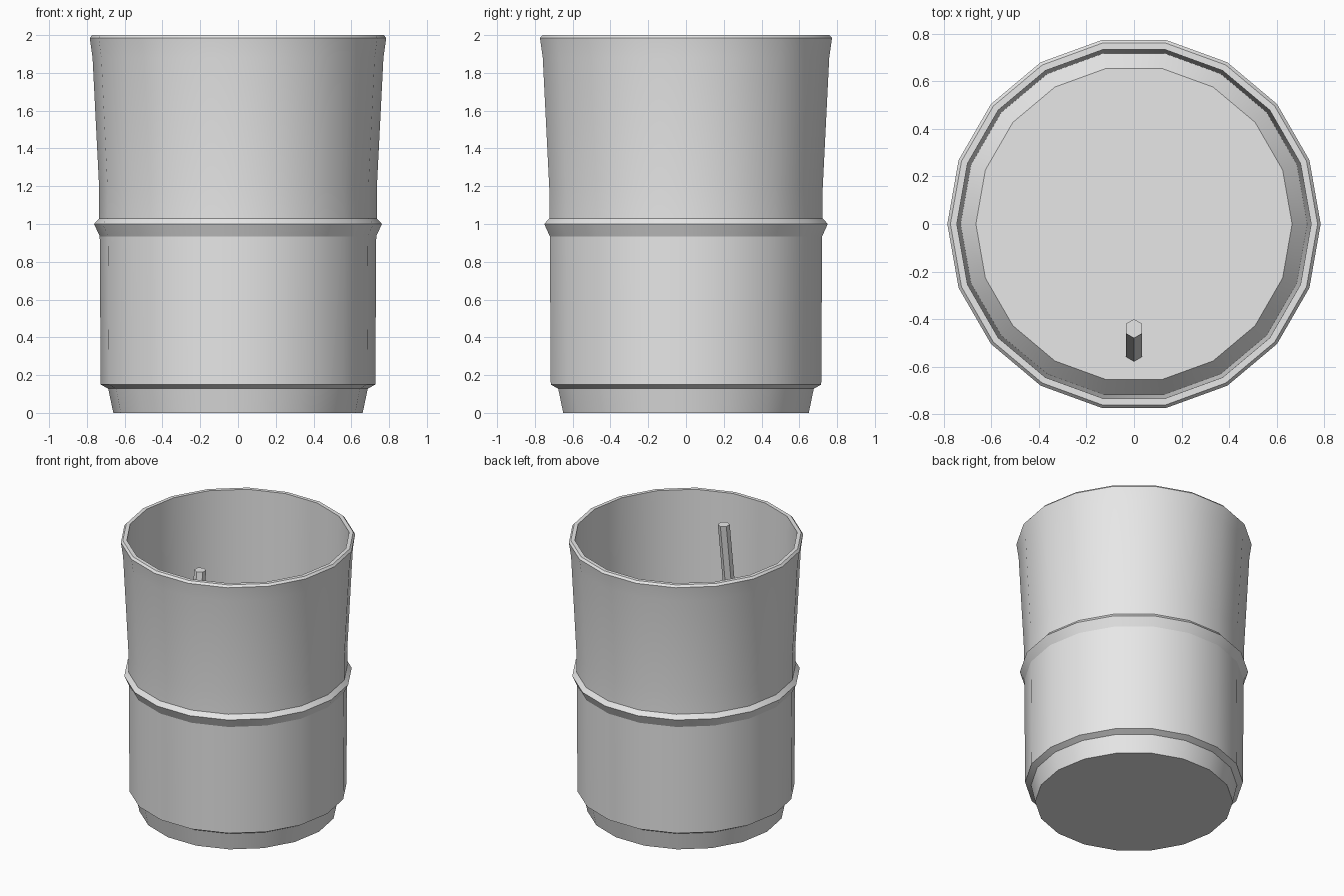
import bpy, math
from mathutils import Vector

if "Cube" in bpy.data.objects:
    bpy.data.objects.remove(bpy.data.objects["Cube"])

grey = bpy.data.materials.new("light grey")
grey.diffuse_color = (0.8, 0.8, 0.8, 1)
grey.use_nodes = True
grey.node_tree.nodes["Principled BSDF"].inputs["Base Color"].default_value = grey.diffuse_color


def loft(name, rings, angle):
    """Skin a list of vertex rings, cap both ends, smooth by angle."""
    n = len(rings[0])
    verts = [v for ring in rings for v in ring]
    faces = [list(range(n))[::-1]]
    for k in range(len(rings) - 1):
        for i in range(n):
            j = (i + 1) % n
            faces.append([k * n + i, k * n + j, (k + 1) * n + j, (k + 1) * n + i])
    faces.append([(len(rings) - 1) * n + i for i in range(n)])
    mesh = bpy.data.meshes.new(name)
    mesh.from_pydata(verts, [], faces)
    mesh.materials.append(grey)
    obj = bpy.data.objects.new(name, mesh)
    bpy.context.collection.objects.link(obj)
    bpy.ops.object.select_all(action='DESELECT')
    obj.select_set(True)
    bpy.context.view_layer.objects.active = obj
    bpy.ops.object.shade_smooth_by_angle(angle=math.radians(angle))
    return obj


def ring(r, z, n, y=0.0, turn=0.0):
    return [(r * math.cos(turn + math.tau * i / n),
             y + r * math.sin(turn + math.tau * i / n), z) for i in range(n)]


# cup: outside from the base up, over the rim, down inside to the filled surface
profile = [(0.66, 0), (0.687, 0.128), (0.727, 0.15), (0.732, 0.935),
           (0.762, 1.0), (0.735, 1.03), (0.735, 1.19), (0.77, 1.88),
           (0.785, 1.985), (0.772, 2.0), (0.745, 2.0),
           (0.729, 1.10), (0.665, 1.17)]
loft("cup", [ring(r, z, 18) for r, z in profile], 24)

# leaning six-sided stirring stick, starting just under the surface
loft("stick", [ring(0.04, 1.10, 6, -0.547, math.pi / 2),
               ring(0.04, 1.92, 6, -0.44, math.pi / 2)], 30)
